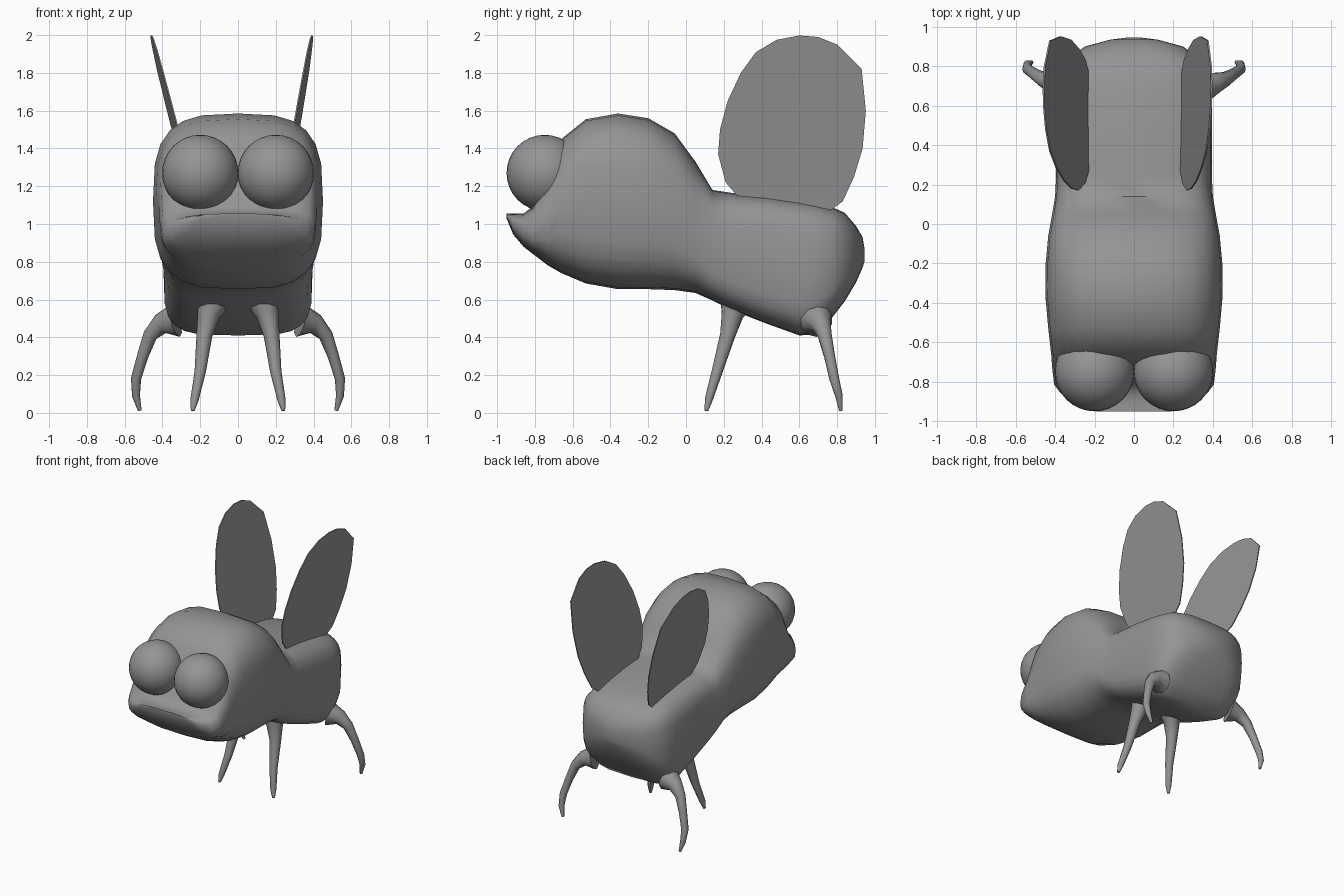
import bpy, bmesh, math
from mathutils import Vector

if "Cube" in bpy.data.objects:
    bpy.data.objects.remove(bpy.data.objects["Cube"])

grey = bpy.data.materials.new("plain grey")
grey.diffuse_color = (0.3, 0.3, 0.3, 1)
grey.use_nodes = True
grey.node_tree.nodes["Principled BSDF"].inputs["Base Color"].default_value = grey.diffuse_color


def finish(name, bm, angle=50):
    bmesh.ops.recalc_face_normals(bm, faces=bm.faces)
    me = bpy.data.meshes.new(name)
    bm.to_mesh(me)
    bm.free()
    me.materials.append(grey)
    ob = bpy.data.objects.new(name, me)
    bpy.context.collection.objects.link(ob)
    bpy.ops.object.select_all(action='DESELECT')
    ob.select_set(True)
    bpy.context.view_layer.objects.active = ob
    if angle:
        bpy.ops.object.shade_smooth_by_angle(angle=math.radians(angle))
    return ob


def loft(name, rings, angle=50):
    """Skin a list of closed rings and cap both ends."""
    bm = bmesh.new()
    loops = [[bm.verts.new(p) for p in r] for r in rings]
    n = len(rings[0])
    for a, b in zip(loops, loops[1:]):
        for i in range(n):
            j = (i + 1) % n
            bm.faces.new((a[i], a[j], b[j], b[i]))
    bm.faces.new(loops[0])
    bm.faces.new(loops[-1])
    return finish(name, bm, angle)


def section(y, bottom, top, half, power, n=24):
    """Rounded-square cross-section of the body."""
    mid, h = (top + bottom) / 2, (top - bottom) / 2
    ring = []
    for i in range(n):
        t = 2 * math.pi * i / n
        c, s = math.cos(t), math.sin(t)
        ring.append((half * math.copysign(abs(c) ** (2 / power), c), y,
                     mid + h * math.copysign(abs(s) ** (2 / power), s)))
    return ring


# Head and body: y, bottom, top, half width, squareness
SECTIONS = [
    (-0.95, 1.03, 1.055, 0.19, 3), (-0.915, 0.945, 1.055, 0.30, 3),
    (-0.86, 0.88, 1.055, 0.37, 3), (-0.815, 0.845, 1.09, 0.405, 3.2),
    (-0.73, 0.78, 1.26, 0.415, 3.2), (-0.66, 0.74, 1.45, 0.42, 3.2),
    (-0.53, 0.685, 1.555, 0.435, 3.2), (-0.36, 0.655, 1.585, 0.45, 3.2),
    (-0.20, 0.655, 1.56, 0.448, 3.2), (-0.06, 0.65, 1.48, 0.435, 3.2),
    (0.05, 0.635, 1.33, 0.415, 3.4), (0.14, 0.595, 1.18, 0.40, 3.8),
    (0.24, 0.545, 1.165, 0.395, 4), (0.42, 0.475, 1.15, 0.395, 4.2),
    (0.60, 0.41, 1.125, 0.395, 4.2), (0.68, 0.415, 1.11, 0.39, 4.2),
    (0.77, 0.50, 1.09, 0.375, 4), (0.84, 0.59, 1.06, 0.33, 3.5),
    (0.90, 0.69, 0.99, 0.25, 3), (0.935, 0.77, 0.93, 0.12, 2.5),
    (0.945, 0.80, 0.87, 0.04, 2),
]
loft("head_and_body", [section(*s) for s in SECTIONS])


def leg(name, path, sx, n=10):
    """Tapered tube along a path of (x, y, z, radius)."""
    pts = [Vector((p[0] * sx, p[1], p[2])) for p in path]
    rings = []
    for i, p in enumerate(pts):
        d = (pts[min(i + 1, len(pts) - 1)] - pts[max(i - 1, 0)]).normalized()
        u = d.cross(Vector((0, 1, 0))).normalized()
        v = d.cross(u)
        r = path[i][3]
        rings.append([p + r * (u * math.cos(2 * math.pi * k / n)
                               + v * math.sin(2 * math.pi * k / n)) for k in range(n)])
    loft(name, rings, 60)


FRONT_LEG = [(0.13, 0.27, 0.60, 0.10), (0.155, 0.245, 0.52, 0.06),
             (0.178, 0.22, 0.41, 0.042), (0.20, 0.165, 0.22, 0.03),
             (0.23, 0.12, 0.07, 0.022), (0.24, 0.108, 0.012, 0.01)]
REAR_LEG = [(0.33, 0.69, 0.49, 0.09), (0.41, 0.715, 0.47, 0.055),
            (0.465, 0.735, 0.41, 0.038), (0.505, 0.76, 0.30, 0.03),
            (0.54, 0.785, 0.18, 0.027), (0.54, 0.81, 0.09, 0.021),
            (0.52, 0.82, 0.012, 0.01)]

# Wing outline as (y, z)
WING = [(0.27, 1.15), (0.21, 1.22), (0.17, 1.37), (0.18, 1.50), (0.22, 1.65),
        (0.29, 1.80), (0.37, 1.91), (0.48, 1.975), (0.60, 1.998), (0.70, 1.99),
        (0.80, 1.95), (0.93, 1.82), (0.952, 1.60), (0.935, 1.40),
        (0.89, 1.25), (0.83, 1.12), (0.75, 1.06), (0.55, 1.08)]


def wing(name, side, base, lean):
    """Thin leaning plate, turned slightly inward at the front."""
    def ring(off):
        return [(side * (base + lean * (z - 1.06) + 0.04 * (y - 0.57)) + off, y, z)
                for y, z in WING]
    loft(name, [ring(-0.004), ring(0.004)], 30)


for side, label in ((-1, "left"), (1, "right")):
    leg(f"{label}_front_leg", FRONT_LEG, side)
    leg(f"{label}_rear_leg", REAR_LEG, side)
    # Bulging eyes that meet in the middle
    bm = bmesh.new()
    bmesh.ops.create_uvsphere(bm, u_segments=32, v_segments=16, radius=0.202)
    bmesh.ops.translate(bm, verts=bm.verts, vec=(0.2 * side, -0.748, 1.27))
    finish(f"{label}_eye", bm, 60)

wing("left_wing", -1, 0.222, 0.25)
wing("right_wing", 1, 0.235, 0.165)
